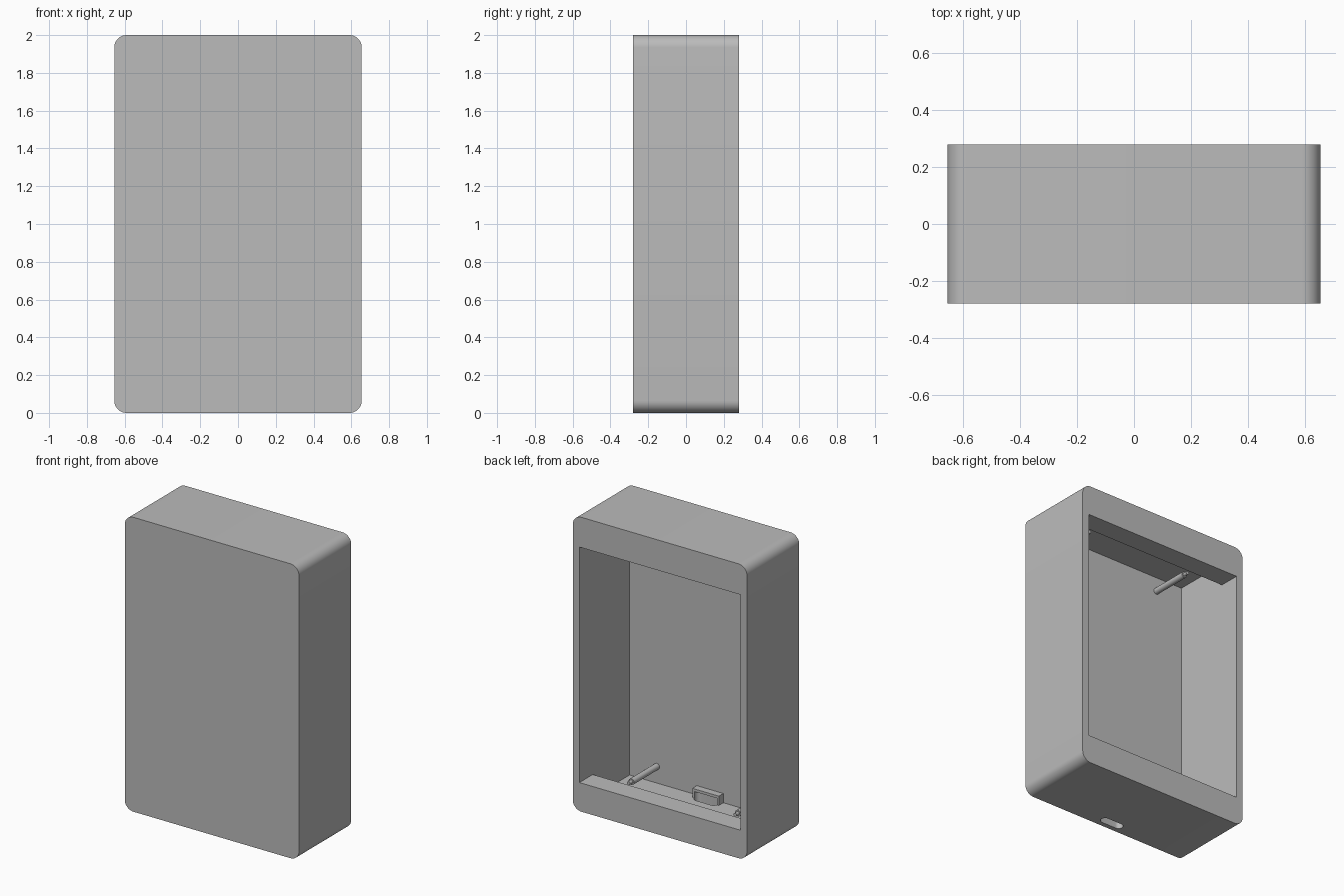
import bpy
import bmesh
from math import cos, sin, pi, radians
from mathutils import Matrix, Vector

old = bpy.data.objects.get("Cube")
if old:
    bpy.data.objects.remove(old, do_unlink=True)

GREY = (0.5, 0.5, 0.5, 1.0)
mat = bpy.data.materials.new("plain grey")
mat.use_nodes = True
mat.diffuse_color = GREY
mat.node_tree.nodes["Principled BSDF"].inputs["Base Color"].default_value = GREY

HALF_W, HALF_D, HEIGHT = 0.655, 0.28, 2.0
INNER_W = 0.605
FRONT_WALL = -0.258
FLOOR, CEILING = 0.04, 1.945


def prism(name, points, depth):
    """Extrude a closed outline of 3D points along the depth vector."""
    bm = bmesh.new()
    face = bm.faces.new([bm.verts.new(p) for p in points])
    geom = bmesh.ops.extrude_face_region(bm, geom=[face])["geom"]
    moved = [g for g in geom if isinstance(g, bmesh.types.BMVert)]
    bmesh.ops.translate(bm, verts=moved, vec=Vector(depth))
    bmesh.ops.recalc_face_normals(bm, faces=bm.faces)
    return finish(name, bm)


def finish(name, bm):
    mesh = bpy.data.meshes.new(name)
    bm.to_mesh(mesh)
    bm.free()
    mesh.materials.append(mat)
    obj = bpy.data.objects.new(name, mesh)
    bpy.context.collection.objects.link(obj)
    return obj


def rounded(half_u, half_v, radius, steps=10):
    """Outline of a rounded rectangle centred on the origin."""
    out = []
    for i, (su, sv) in enumerate([(1, 1), (-1, 1), (-1, -1), (1, -1)]):
        for k in range(steps + 1):
            a = (i + k / steps) * pi / 2
            out.append((su * (half_u - radius) + radius * cos(a),
                        sv * (half_v - radius) + radius * sin(a)))
    return out


def activate(obj):
    bpy.ops.object.select_all(action="DESELECT")
    obj.select_set(True)
    bpy.context.view_layer.objects.active = obj


def cut(obj, cutter):
    activate(obj)
    mod = obj.modifiers.new("cut", "BOOLEAN")
    mod.operation = "DIFFERENCE"
    mod.solver = "EXACT"
    mod.object = cutter
    bpy.ops.object.modifier_apply(modifier=mod.name)


def smooth(obj):
    activate(obj)
    bpy.ops.object.shade_smooth_by_angle(angle=radians(30))


# Case with rounded corners
case = prism("case",
             [(u, -HALF_D, v + HEIGHT / 2) for u, v in rounded(HALF_W, HEIGHT / 2, 0.065)],
             (0, 2 * HALF_D, 0))

# Cavity: wide chamber inside, narrower window through the back lip
LIP, LOW, HIGH, OUT = 0.137, 0.194, 1.794, 0.4
section = [(FRONT_WALL, FLOOR), (LIP, FLOOR), (LIP, LOW), (OUT, LOW),
           (OUT, HIGH), (LIP, HIGH), (LIP, CEILING), (FRONT_WALL, CEILING)]
cavity = prism("cavity_cutter", [(-INNER_W, y, z) for y, z in section],
               (2 * INNER_W, 0, 0))

# Cable slot through the floor
slot = prism("slot_cutter",
             [(u, v - 0.217, -0.1) for u, v in rounded(0.085, 0.03, 0.0299, 8)],
             (0, 0, 0.185))

# Small shroud on the front wall above the slot
shroud = prism("slot_shroud",
               [(-0.1, FRONT_WALL, FLOOR), (0.1, FRONT_WALL, FLOOR),
                (0.1, -0.21, FLOOR), (-0.1, -0.21, FLOOR)],
               (0, 0, 0.063))

cut(case, cavity)
cut(case, slot)
cut(shroud, slot)
for helper in (cavity, slot):
    bpy.data.objects.remove(helper, do_unlink=True)
smooth(case)
smooth(shroud)


# Mounting posts with a thin locating pin on the end
def post(name, x, z):
    bm = bmesh.new()
    for radius, start, end in [(0.021, FRONT_WALL, 0.015), (0.012, 0.01, 0.045)]:
        place = Matrix.Translation((x, (start + end) / 2, z)) @ Matrix.Rotation(pi / 2, 4, "X")
        bmesh.ops.create_cone(bm, cap_ends=True, segments=24, radius1=radius,
                              radius2=radius, depth=end - start, matrix=place)
    smooth(finish(name, bm))


for side, x in (("left", 0.4), ("right", -0.4)):
    for level, z in (("lower", 0.153), ("upper", 1.847)):
        post(f"{level}_{side}_post", x, z)
